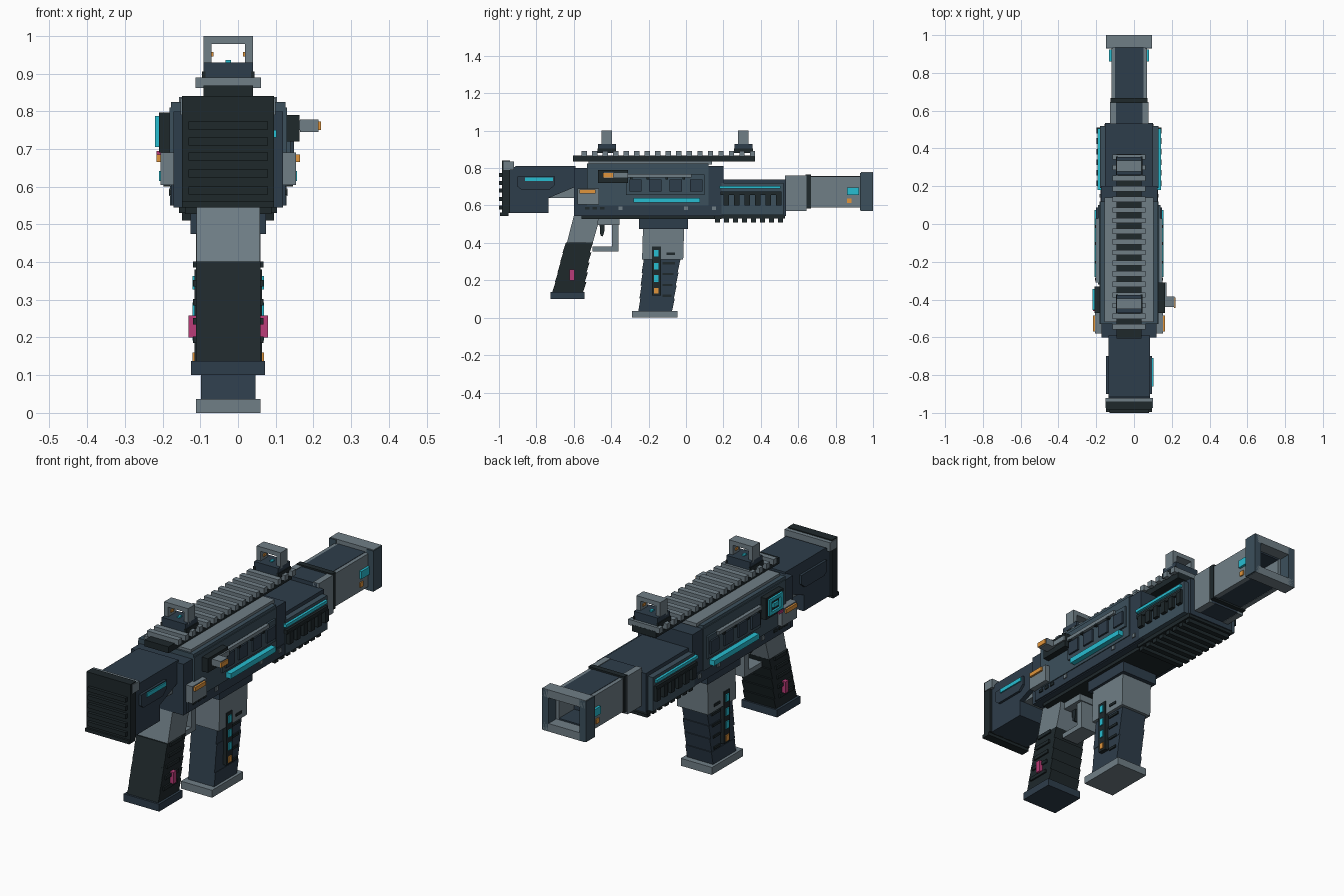
import bpy, bmesh

CX = -0.026  # symmetry plane of the body
COL = dict(navy=(.027, .047, .07), steel=(.045, .08, .107), grey=(.16, .21, .24), dark=(.013, .021, .024),
           cyan=(.02, .51, .64), orange=(.75, .3, .045), pink=(.5, .045, .19))
MATS = {}
for k, c in COL.items():
    MATS[k] = bpy.data.materials.new(k)
    MATS[k].diffuse_color = (*c, 1)


def prism(bm, pts, x0, x1):
    """Extrude a (y, z) side profile between x0 and x1."""
    a = [bm.verts.new((CX + x0, y, z)) for y, z in pts]
    b = [bm.verts.new((CX + x1, y, z)) for y, z in pts]
    n = len(pts)
    bm.faces.new(a)
    bm.faces.new(b[::-1])
    for i in range(n):
        bm.faces.new((a[i], b[i], b[(i + 1) % n], a[(i + 1) % n]))


def part(name, col, shapes):
    """One object from shapes (profile, x0, x1)."""
    bm = bmesh.new()
    for pts, x0, x1 in shapes:
        prism(bm, pts, x0, x1)
    bmesh.ops.recalc_face_normals(bm, faces=bm.faces)
    me = bpy.data.meshes.new(name)
    bm.to_mesh(me)
    bm.free()
    me.materials.append(MATS[col])
    ob = bpy.data.objects.new(name, me)
    bpy.context.collection.objects.link(ob)
    return ob


def rect(y0, y1, z0, z1):
    return [(y0, z0), (y1, z0), (y1, z1), (y0, z1)]


def mid(y0, y1, z0, z1, hw):          # box across the centre
    return (rect(y0, y1, z0, z1), -hw, hw)


def pair(y0, y1, z0, z1, i, o):       # mirrored boxes on both sides
    r = rect(y0, y1, z0, z1)
    return [(r, i, o), (r, -o, -i)]


def pairs(rects, i, o):
    return [s for r in rects for s in pair(*r, i, o)]


# Stock
part("butt_plate", "dark", [mid(-.985, -.94, .56, .84, .122)])
part("butt_ribs", "dark", [mid(-1, -.98, z - .011, z + .011, .105) for z in (.59, .635, .68, .72, .762)])
part("butt_foot", "dark", [mid(-.995, -.95, .545, .562, .122)])
part("butt_cap", "grey", [mid(-.975, -.92, .79, .835, .126)])
part("stock_body", "navy", [([(-.945, .56), (-.735, .56), (-.735, .64), (-.59, .70), (-.59, .81),
                              (-.91, .81), (-.945, .79)], -.11, .11)])
part("stock_tube", "grey", [mid(-.74, -.59, .64, .71, .085)])
part("stock_panels", "navy", [(p, a, b) for a, b in ((.1, .122), (-.122, -.1))
                              for p in [[(-.88, .685), (-.73, .685), (-.70, .71), (-.70, .755), (-.90, .755), (-.90, .70)]]])
part("stock_light", "cyan", [(rect(-.86, -.71, .73, .75), .12, .128)])

# Receiver
part("receiver", "navy", [mid(-.6, .2, .545, .80, .145)])
part("receiver_top", "steel", [mid(-.53, .12, .79, .825, .152)])
part("receiver_top_plate", "grey", [mid(-.52, .14, .82, .838, .13)])
part("receiver_front_block", "navy", [mid(.115, .2, .60, .81, .15)])
part("receiver_sides", "steel", pair(-.53, .12, .60, .81, .14, .156))
part("receiver_skirt", "navy", pair(-.575, .19, .55, .605, .14, .152))
part("receiver_keel", "dark", [mid(-.56, .19, .528, .547, .115)])
part("window_panels", "steel", pair(-.32, .10, .655, .765, .15, .165))
wins = [(y - .033, y + .033, .675, .74) for y in (-.27, -.165, -.055, .055)]
part("windows", "navy", pairs(wins, .16, .174))
part("bolt_rods", "grey", pair(-.31, .03, .75, .768, .16, .178))
part("rod_studs", "dark", pairs([(y, y + .014, .74, .752) for y in (-.30, -.21, -.11, -.02)], .16, .18))
part("receiver_lights", "cyan", pair(-.28, .075, .615, .641, .15, .183))
part("rear_plates", "grey", pair(-.58, -.465, .605, .69, .14, .18))
part("rear_lights", "orange", pair(-.57, -.485, .665, .685, .175, .19))
part("side_slots", "dark", pairs([(y, y + .025, .578, .592) for y in (-.54, -.50, -.46)], .145, .157))
part("pins", "grey", pairs([(y, y + .02, .575, .595) for y in (-.36, -.01, .14)], .145, .157))

# Right side charging handle, left side display
part("handle_mount", "dark", [(rect(-.47, -.31, .72, .79), .15, .189)])
part("handle_slide", "grey", [(rect(-.44, -.31, .75, .775), .185, .197)])
part("handle_knob", "grey", [(rect(-.44, -.385, .745, .778), .19, .24)])
part("handle_tip", "orange", [(rect(-.445, -.39, .75, .773), .238, .246)])
part("display_plate", "dark", [(rect(-.47, -.33, .69, .797), -.184, -.15)])
part("display_frame", "cyan", [(r, -.194, -.18) for r in (
    rect(-.455, -.345, .77, .787), rect(-.455, -.345, .705, .72), rect(-.455, -.435, .705, .787),
    rect(-.365, -.345, .705, .787), rect(-.42, -.38, .735, .755))])
part("display_button", "pink", [(rect(-.46, -.43, .682, .695), -.19, -.15)])

# Handguard
part("handguard", "navy", [mid(.19, .535, .545, .738, .127)])
part("handguard_sides", "steel", pair(.19, .52, .55, .72, .12, .155))
part("handguard_lights", "cyan", pair(.18, .505, .69, .705, .15, .168))
part("handguard_vents", "dark", pair(.185, .51, .655, .675, .15, .167)
     + pairs([(.20 + i * .056, .23 + i * .056, .60, .66) for i in range(6)], .15, .172))
part("handguard_ribs", "dark", [mid(.155 + i * .048, .182 + i * .048, .51, .55, .122) for i in range(8)])
part("handguard_base", "dark", [mid(.15, .53, .53, .55, .13)])

# Barrel, hollow at the muzzle
part("barrel_collar", "grey", pair(.53, .645, .57, .76, .07, .102))
part("barrel_collar_core", "navy", [mid(.53, .645, .572, .757, .09)])
part("barrel_band", "dark", [mid(.64, .668, .583, .765, .098)])
part("barrel_sides", "grey", pair(.66, .94, .59, .755, .07, .094))
part("barrel_core", "navy", [mid(.66, .82, .592, .757, .075), mid(.8, .94, .592, .617, .075),
                             mid(.8, .94, .73, .757, .075)])
part("muzzle_cheeks", "steel", pair(.93, 1, .572, .775, .085, .122))
part("muzzle_bars", "grey", [mid(.935, 1, .57, .61, .115), mid(.935, 1, .738, .778, .12)])
part("barrel_lights", "cyan", pair(.86, .925, .657, .695, .09, .106))
part("barrel_marks", "orange", pair(.862, .886, .612, .636, .09, .1))

# Top rail
part("rail", "dark", [mid(-.605, .37, .836, .868, .066)])
part("rail_teeth", "grey", [mid(-.558 + i * .0562, -.530 + i * .0562, .862, .89, .087) for i in range(17)])

# Iron sights
for nm, y in (("rear_sight", -.423), ("front_sight", .307)):
    part(nm + "_base", "navy", [mid(y - .048, y + .048, .885, .93, .066)])
    part(nm + "_clamp", "dark", pair(y - .05, y + .05, .88, .905, .06, .07))
    part(nm + "_frame", "grey", pair(y - .028, y + .028, .92, 1, .044, .066)
         + [mid(y - .028, y + .028, .978, 1, .066)])
    part(nm + "_dot", "cyan", [mid(y - .01, y + .01, .925, .936, .007)])
    part(nm + "_pins", "orange", pair(y - .01, y + .01, .945, .957, .039, .046))

# Magazine
part("magazine_well", "navy", [mid(-.25, .01, .475, .535, .1)])
part("magazine_top", "grey", [([(-.235, .31), (-.015, .31), (-.01, .48), (-.23, .48)], -.086, .086)])
part("magazine_segments", "navy", [
    ([(-.237 - i * .006, .24 - i * .069), (-.045 - i * .01, .24 - i * .069),
      (-.03 - i * .01, .31 - i * .069), (-.226 - i * .006, .31 - i * .069)], -.07 - .002 * (i % 2), .07 + .002 * (i % 2))
    for i in range(4)])
part("magazine_foot", "grey", [mid(-.29, -.045, 0, .037, .086)])
part("magazine_strips", "dark", pair(-.182, -.135, .12, .38, .06, .09))
part("magazine_lights", "cyan", pairs([(-.17, -.147, z - .018, z + .018) for z in (.345, .275, .21)], .08, .095))
part("magazine_low_lights", "orange", pair(-.17, -.147, .13, .16, .08, .095))
part("magazine_grooves", "dark", pairs([(-.125, -.06 - i * .006, .285 - i * .058, .297 - i * .058) for i in range(4)],
                                       .06, .077))
part("magazine_latch", "dark", pair(-.105, -.06, .335, .348, .08, .09))

# Pistol grip
part("grip_neck", "grey", [([(-.6, .545), (-.468, .545), (-.47, .5), (-.5, .395), (-.638, .395)], -.084, .084)])
part("grip_segments", "dark", [
    ([(-.66 - i * .014, .347 - i * .053), (-.515 - i * .009, .347 - i * .053),
      (-.497 - i * .009, .402 - i * .053), (-.642 - i * .014, .402 - i * .053)], -.086, .086) for i in range(5)])
part("grip_ridges", "dark", pairs([(-.625 - i * .014, -.535 - i * .009, .385 - i * .05, .402 - i * .05)
                                   for i in range(5)], .08, .094))
part("grip_lights", "pink", pair(-.622, -.597, .2, .258, .08, .105))
part("grip_foot", "navy", [mid(-.725, -.542, .1, .137, .098)])

# Trigger and guard
part("trigger_guard", "grey", [mid(-.5, -.36, .355, .38, .045), mid(-.395, -.36, .355, .52, .045),
                               mid(-.48, -.355, .495, .535, .06)])
part("trigger", "dark", [([(-.462, .5), (-.435, .5), (-.437, .46), (-.445, .435), (-.458, .44)], -.02, .02)])
